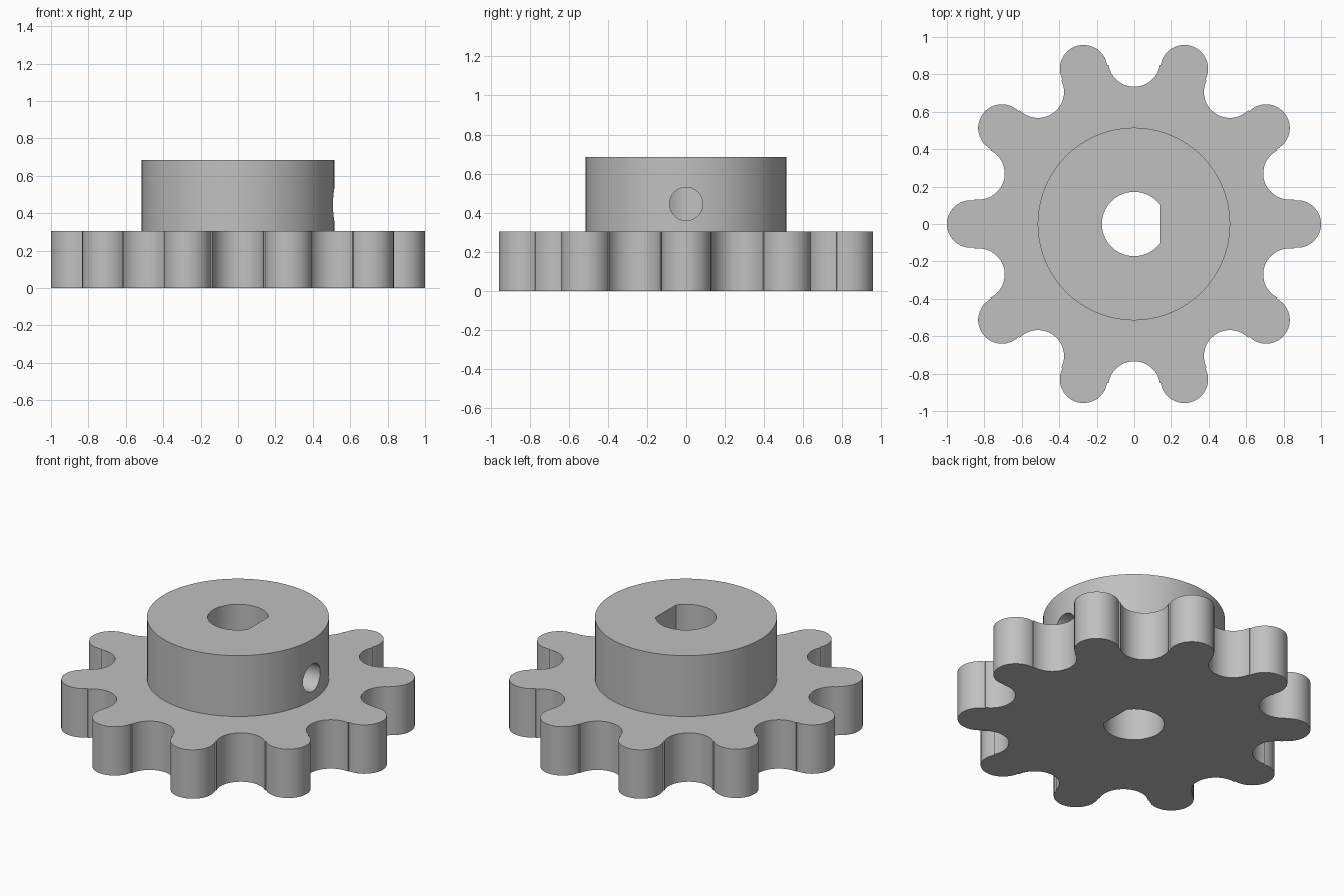
import bpy, bmesh
from math import acos, cos, sin, pi, radians, atan2
from mathutils import Matrix, Vector

if "Cube" in bpy.data.objects:
    bpy.data.objects.remove(bpy.data.objects["Cube"])

TEETH = 10
PITCH_R, TIP_R, GAP_R = 0.873, 0.127, 0.139
PLATE_H, TOP = 0.305, 0.685
HUB_R, BORE_R, FLAT_X = 0.515, 0.172, 0.14
SCREW_R, SCREW_Z = 0.085, 0.445

steel = bpy.data.materials.new("light grey steel")
steel.use_nodes = True
grey = (0.53, 0.53, 0.53, 1)
steel.diffuse_color = grey
steel.node_tree.nodes["Principled BSDF"].inputs["Base Color"].default_value = grey


def arc(centre, r, start, end, n):
    """Points on an arc, both ends included."""
    return [centre + r * Vector((cos(start + (end - start) * i / n),
                                 sin(start + (end - start) * i / n))) for i in range(n + 1)]


def prism(name, outline, z0, z1):
    """Extrude a closed 2D outline upwards."""
    bm = bmesh.new()
    face = bm.faces.new([bm.verts.new((p.x, p.y, z0)) for p in outline])
    top = bmesh.ops.extrude_face_region(bm, geom=[face], use_keep_orig=True)
    moved = [v for v in top["geom"] if isinstance(v, bmesh.types.BMVert)]
    bmesh.ops.translate(bm, verts=moved, vec=(0, 0, z1 - z0))
    bmesh.ops.recalc_face_normals(bm, faces=bm.faces)
    mesh = bpy.data.meshes.new(name)
    bm.to_mesh(mesh)
    bm.free()
    mesh.materials.append(steel)
    obj = bpy.data.objects.new(name, mesh)
    bpy.context.collection.objects.link(obj)
    return obj


def cut(obj, cutter):
    """Subtract the cutter and apply the result."""
    mod = obj.modifiers.new("cut", "BOOLEAN")
    mod.operation, mod.solver, mod.object = "DIFFERENCE", "EXACT", cutter
    bpy.ops.object.select_all(action="DESELECT")
    bpy.context.view_layer.objects.active = obj
    obj.select_set(True)
    bpy.ops.object.modifier_apply(modifier=mod.name)


def circle(r, n):
    return arc(Vector((0, 0)), r, 0, 2 * pi, n)[:-1]


# Toothed outline: round tips alternating with round roller seats
tooth, seat = Vector((PITCH_R, 0)), PITCH_R * Vector((cos(pi / TEETH), sin(pi / TEETH)))
to_seat = seat - tooth
flank = atan2(to_seat.y, to_seat.x)
seat_half = pi + flank - (pi + pi / TEETH)
mid = pi + pi / TEETH
unit = arc(tooth, TIP_R, -flank, flank, 24)
unit += arc(seat, GAP_R, pi + flank, 2 * mid - pi - flank, 24)
outline = [Matrix.Rotation(2 * pi * k / TEETH, 2) @ p for k in range(TEETH) for p in unit]

plate = prism("toothed_plate", outline, 0, PLATE_H)
hub = prism("hub", circle(HUB_R, 96), PLATE_H, TOP)

# D-shaped shaft bore through both parts
a = acos(FLAT_X / BORE_R)
bore = prism("bore_cutter", arc(Vector((0, 0)), BORE_R, a, 2 * pi - a, 64), -0.2, TOP + 0.2)

# Set screw hole from the hub side into the bore
screw = prism("screw_cutter", circle(SCREW_R, 48), 0, 0.8)
screw.matrix_world = Matrix.Translation((0, 0, SCREW_Z)) @ Matrix.Rotation(radians(90), 4, "Y")
bpy.context.view_layer.update()

cut(plate, bore)
cut(hub, bore)
cut(hub, screw)
for cutter in (bore, screw):
    bpy.data.objects.remove(cutter)

# Smooth curved walls, crisp rims
for obj in (plate, hub):
    bpy.ops.object.select_all(action="DESELECT")
    bpy.context.view_layer.objects.active = obj
    obj.select_set(True)
    bpy.ops.object.shade_smooth_by_angle(angle=radians(30))
